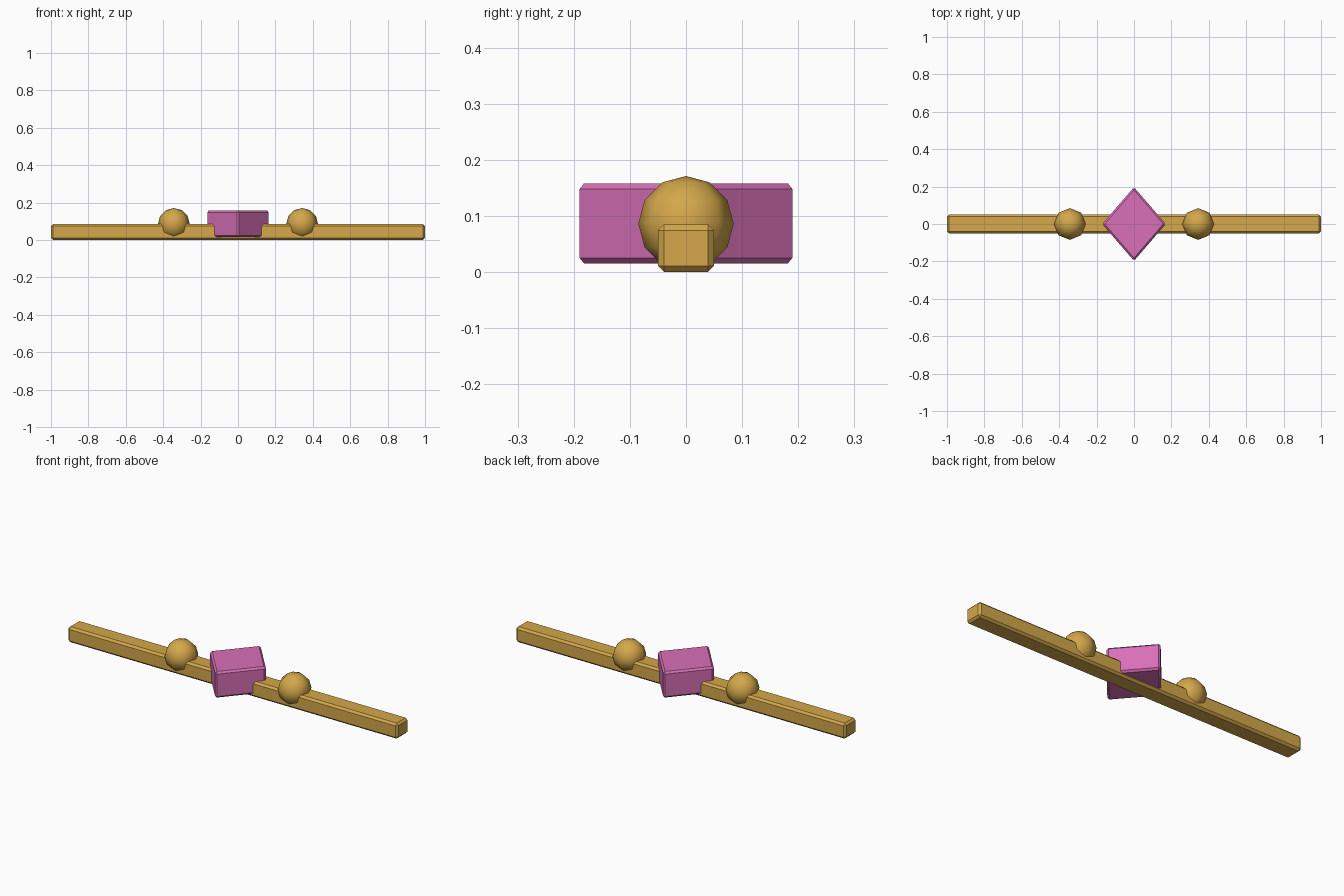
import bpy
import bmesh

if "Cube" in bpy.data.objects:
    bpy.data.objects.remove(bpy.data.objects["Cube"], do_unlink=True)


def make_material(name, colour):
    mat = bpy.data.materials.new(name)
    mat.use_nodes = True
    mat.diffuse_color = colour
    mat.node_tree.nodes["Principled BSDF"].inputs["Base Color"].default_value = colour
    return mat


gold = make_material("gold", (0.66, 0.39, 0.07, 1))
pink = make_material("pink", (0.69, 0.16, 0.48, 1))


def finish(name, mat):
    obj = bpy.context.object
    obj.name = name
    obj.data.materials.append(mat)
    bpy.ops.object.transform_apply(location=False, rotation=True, scale=True)
    return obj


def chamfer(obj, width):
    mod = obj.modifiers.new("chamfer", "BEVEL")
    mod.width = width
    mod.segments = 1
    mod.limit_method = "ANGLE"


# Long chamfered bar
bpy.ops.mesh.primitive_cube_add(size=1, location=(0, 0, 0.0425))
bpy.context.object.scale = (2, 0.1, 0.085)
chamfer(finish("bar", gold), 0.011)

# Diamond-shaped centre gem
bpy.ops.mesh.primitive_cylinder_add(vertices=4, radius=1, depth=1, location=(0, 0, 0.0865))
bpy.context.object.scale = (0.17, 0.197, 0.143)
chamfer(finish("centre_gem", pink), 0.01)

# Round bead on each side of the gem
for side, x in (("left", 0.343), ("right", -0.343)):
    bpy.ops.mesh.primitive_uv_sphere_add(segments=8, ring_count=6, radius=0.085, location=(x, 0, 0.086))
    finish(side + "_bead", gold)
    bpy.ops.object.shade_smooth()
